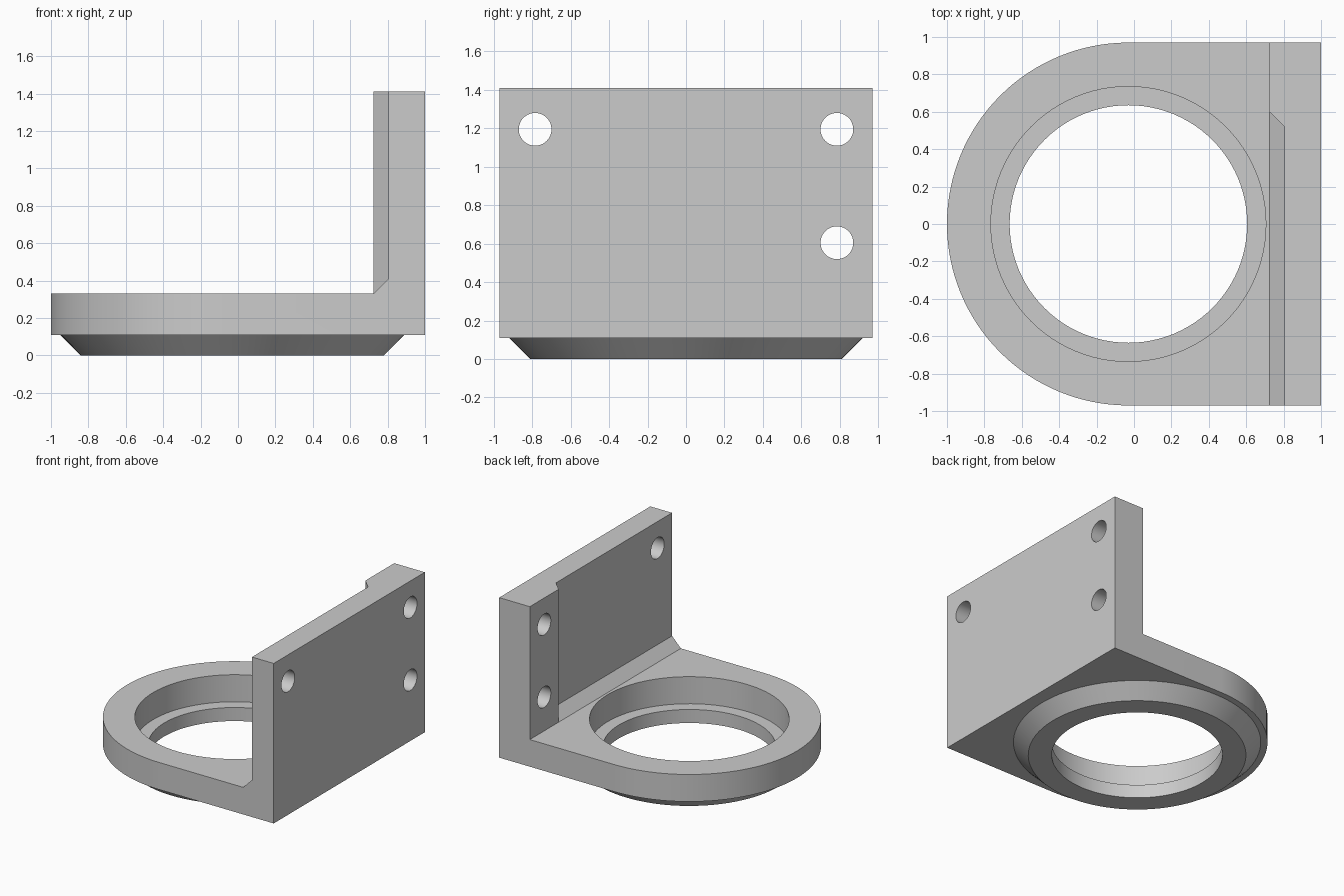
import bpy, bmesh, math
from mathutils import Matrix, Vector

cube = bpy.data.objects.get("Cube")
if cube:
    bpy.data.objects.remove(cube, do_unlink=True)

CX, R = -0.03, 0.97            # ring centre and outer radius
BASE, FLOOR, TOP = 0.11, 0.33, 1.41
WALL, PAD, CHAMFER = 0.805, 0.725, 0.08

grey = bpy.data.materials.new("plain grey")
grey.use_nodes = True
grey.diffuse_color = (0.6, 0.6, 0.6, 1)
grey.node_tree.nodes["Principled BSDF"].inputs["Base Color"].default_value = (0.6, 0.6, 0.6, 1)


def finish(name, bm):
    bmesh.ops.recalc_face_normals(bm, faces=bm.faces)
    mesh = bpy.data.meshes.new(name)
    bm.to_mesh(mesh)
    bm.free()
    mesh.materials.append(grey)
    obj = bpy.data.objects.new(name, mesh)
    bpy.context.collection.objects.link(obj)
    return obj


def prism(name, points, direction, shear=None):
    """Extrude a closed outline; shear may move the vertices afterwards."""
    bm = bmesh.new()
    face = bm.faces.new([bm.verts.new(p) for p in points])
    ext = bmesh.ops.extrude_face_region(bm, geom=[face])
    moved = [v for v in ext["geom"] if isinstance(v, bmesh.types.BMVert)]
    bmesh.ops.translate(bm, verts=moved, vec=Vector(direction))
    if shear:
        for v in moved:
            shear(v.co)
    return finish(name, bm)


def cone(name, r1, r2, depth, centre, axis="Z"):
    bm = bmesh.new()
    turn = Matrix.Rotation(math.pi / 2, 4, "Y") if axis == "X" else Matrix()
    bmesh.ops.create_cone(bm, cap_ends=True, segments=96, radius1=r1, radius2=r2,
                          depth=depth, matrix=Matrix.Translation(centre) @ turn)
    return finish(name, bm)


def combine(body, tool, operation):
    mod = body.modifiers.new(tool.name, "BOOLEAN")
    mod.operation, mod.solver, mod.object = operation, "EXACT", tool
    bpy.context.view_layer.objects.active = body
    bpy.ops.object.modifier_apply(modifier=mod.name)
    bpy.data.objects.remove(tool, do_unlink=True)


# Round-ended block at full height
arc = [math.pi / 2 + math.pi * i / 64 for i in range(65)]
outline = [(CX + R * math.cos(a), R * math.sin(a), BASE) for a in arc]
outline += [(1, -R, BASE), (1, R, BASE)]
bracket = prism("mounting_bracket", outline, (0, 0, TOP - BASE))

# Clear the space above the base plate
clearance = prism("plate_clearance",
                  [(-2, -2, FLOOR), (PAD, -2, FLOOR), (PAD, 2, FLOOR), (-2, 2, FLOOR)], (0, 0, 2))
combine(bracket, clearance, "DIFFERENCE")


# Thin the wall beside the thick pad, leaving bevels along the floor and pad
def slant(co):
    co.y = 0.6 - (co.x - PAD)


pocket = prism("wall_pocket",
               [(0.6, -2, FLOOR), (PAD, -2, FLOOR), (WALL, -2, FLOOR + CHAMFER),
                (WALL, -2, 2), (0.6, -2, 2)], (0, 2.6, 0), slant)
combine(bracket, pocket, "DIFFERENCE")

# Tapered boss under the plate
combine(bracket, cone("tapered_boss", 0.81, 0.95, 0.14, (CX, 0, 0.07)), "UNION")

# Stepped bore
combine(bracket, cone("wide_bore", 0.735, 0.735, 1, (CX, 0, BASE + 0.5)), "DIFFERENCE")
combine(bracket, cone("narrow_bore", 0.635, 0.635, 1, (CX, 0, 0)), "DIFFERENCE")

# Screw holes through the wall
for y, z in ((-0.785, 1.195), (0.785, 1.195), (0.785, 0.605)):
    combine(bracket, cone("screw_hole", 0.085, 0.085, 1, (0.9, y, z), "X"), "DIFFERENCE")

bpy.ops.object.select_all(action="DESELECT")
bracket.select_set(True)
bpy.context.view_layer.objects.active = bracket
bpy.ops.object.shade_smooth_by_angle(angle=math.radians(30))
